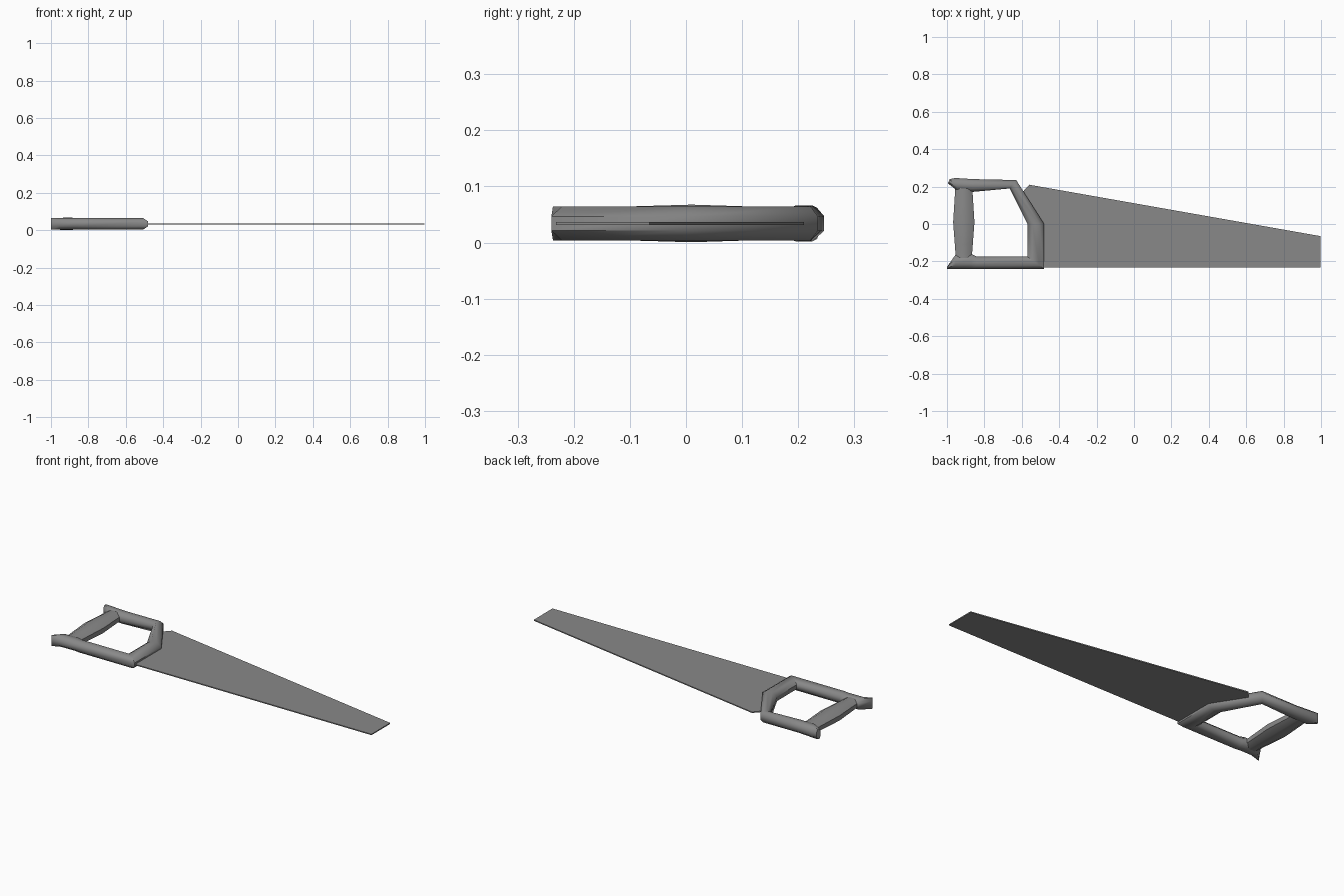
import bpy
import bmesh
from math import cos, sin, pi, radians
from mathutils import Vector

if "Cube" in bpy.data.objects:
    bpy.data.objects.remove(bpy.data.objects["Cube"], do_unlink=True)

MID_Z = 0.034
SIDES = 8

grey = bpy.data.materials.new("plain grey")
grey.use_nodes = True
colour = (0.25, 0.25, 0.25, 1)
grey.diffuse_color = colour
grey.node_tree.nodes["Principled BSDF"].inputs["Base Color"].default_value = colour


def finish(bm, name, smooth=False):
    bmesh.ops.recalc_face_normals(bm, faces=bm.faces)
    mesh = bpy.data.meshes.new(name)
    bm.to_mesh(mesh)
    bm.free()
    mesh.materials.append(grey)
    obj = bpy.data.objects.new(name, mesh)
    bpy.context.collection.objects.link(obj)
    if smooth:
        bpy.ops.object.select_all(action="DESELECT")
        obj.select_set(True)
        bpy.context.view_layer.objects.active = obj
        bpy.ops.object.shade_smooth_by_angle(angle=radians(50))
    return obj


def loft(name, sections):
    """Join octagonal sections, each given as inner xy, outer xy, half height."""
    bm = bmesh.new()
    rings = []
    reach = cos(pi / SIDES)
    for inner, outer, half in sections:
        a, b = Vector(inner), Vector(outer)
        ring = []
        for i in range(SIDES):
            angle = (i + 0.5) * 2 * pi / SIDES
            p = (a + b) / 2 + (b - a) / 2 * cos(angle) / reach
            ring.append(bm.verts.new((p.x, p.y, MID_Z + half * sin(angle) / reach)))
        rings.append(ring)
    for r, s in zip(rings, rings[1:]):
        for i in range(SIDES):
            j = (i + 1) % SIDES
            bm.faces.new((r[i], r[j], s[j], s[i]))
    bm.faces.new(rings[0])
    bm.faces.new(rings[-1])
    return finish(bm, name, smooth=True)


# Handle frame, from the lower spur round to the upper spur
H = 0.0305
loft("handle_frame", [
    ((-1.0, -0.23), (-1.0, -0.24), H),
    ((-0.955, -0.165), (-0.955, -0.24), H),
    ((-0.87, -0.16), (-0.87, -0.24), H),
    ((-0.84, -0.175), (-0.84, -0.24), H),
    ((-0.57, -0.175), (-0.48, -0.24), H),
    ((-0.57, 0.0), (-0.48, 0.0), H),
    ((-0.665, 0.19), (-0.63, 0.235), H),
    ((-0.86, 0.172), (-0.86, 0.24), H),
    ((-0.94, 0.175), (-0.955, 0.246), 0.032),
    ((-0.995, 0.217), (-0.985, 0.24), 0.028),
])

# Swelling grip between the two spurs
loft("grip", [((-0.865 + swell, y), (-0.955 - swell, y), half)
              for y, swell, half in [
                  (-0.2, 0.0, 0.028), (-0.15, 0.0, 0.028), (-0.11, 0.003, 0.03),
                  (0.01, 0.012, 0.0335), (0.12, 0.005, 0.03), (0.2, 0.0, 0.028)]])

# Thin blade with its root buried in the frame
bm = bmesh.new()
outline = [(-0.52, -0.232), (0.998, -0.232), (0.998, -0.065),
           (-0.56, 0.21), (-0.61, 0.155), (-0.53, 0.0)]
sheet = bm.faces.new([bm.verts.new((x, y, MID_Z - 0.003)) for x, y in outline])
top = bmesh.ops.extrude_face_region(bm, geom=[sheet])
bmesh.ops.translate(bm, vec=(0, 0, 0.006),
                    verts=[v for v in top["geom"] if isinstance(v, bmesh.types.BMVert)])
finish(bm, "blade")
